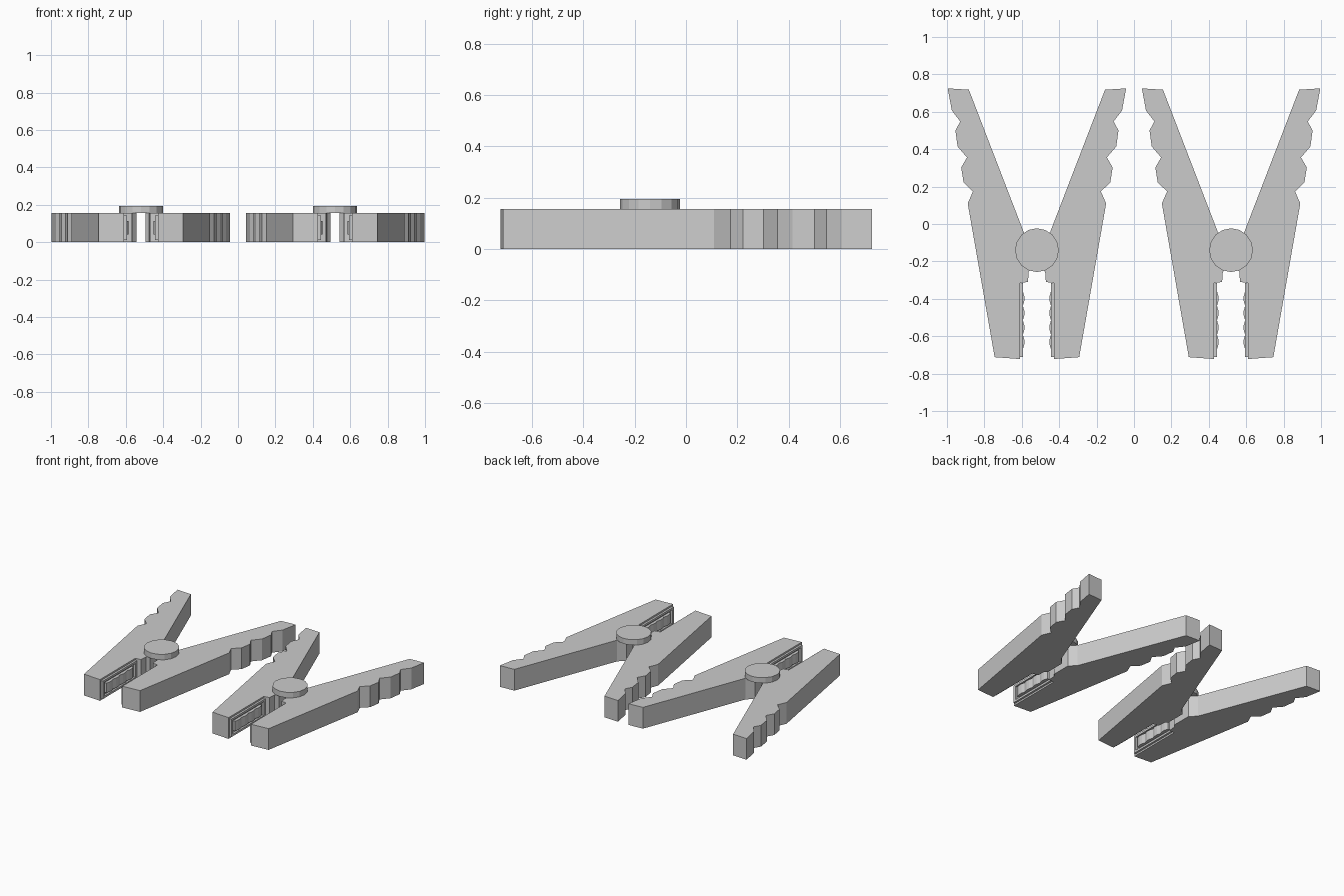
import bpy, bmesh, math

if "Cube" in bpy.data.objects:
    bpy.data.objects.remove(bpy.data.objects["Cube"])

H = 0.155          # arm thickness
PIVOT_Y = -0.14

def prism(name, pts, z0, z1, cx, side):
    """Extrude an x/y outline between z0 and z1; side=-1 mirrors it about the clamp axis."""
    bm = bmesh.new()
    bottom = bm.faces.new([bm.verts.new((cx + side * x, y, z0)) for x, y in pts])
    ext = bmesh.ops.extrude_face_region(bm, geom=[bottom])
    for g in ext["geom"]:
        if isinstance(g, bmesh.types.BMVert):
            g.co.z = z1
    bmesh.ops.recalc_face_normals(bm, faces=bm.faces[:])
    me = bpy.data.meshes.new(name)
    bm.to_mesh(me)
    bm.free()
    ob = bpy.data.objects.new(name, me)
    bpy.context.collection.objects.link(ob)
    return ob

def rect(x0, x1, y0, y1):
    return [(x0, y0), (x1, y0), (x1, y1), (x0, y1)]

# Arm outline: scalloped handle, taper to the jaw, inner pivot step
arm = [(0.477, 0.725), (0.455, 0.607), (0.41, 0.548), (0.436, 0.5), (0.424, 0.414),
       (0.374, 0.356), (0.405, 0.302), (0.392, 0.222), (0.342, 0.174), (0.37, 0.11),
       (0.226, -0.712), (0.09, -0.722), (0.09, -0.315), (0.048, -0.31), (0.044, -0.255),
       (0.025, -0.235), (0.025, -0.09), (0.07, -0.045), (0.364, 0.718)]

# Wavy gripping plate outline
teeth = [(0.092, -0.67), (0.092, -0.36)]
N = 12
for i in range(N + 1):
    t = i / N
    teeth.append((0.070 + 0.005 * math.cos(i * math.pi * 2 / 3), -0.36 - 0.31 * t))

for label, cx in (("left", -0.519), ("right", 0.519)):
    for hand, s in (("a", -1), ("b", 1)):
        tag = f"{label}_{hand}"
        prism("arm_" + tag, arm, 0, H, cx, s)
        # Raised frame around the gripping plate
        x0, x1, y0, y1 = 0.075, 0.092, -0.71, -0.315
        prism("frame_bottom_" + tag, rect(x0, x1, y0, y1), 0.012, 0.027, cx, s)
        prism("frame_top_" + tag, rect(x0, x1, y0, y1), 0.128, 0.143, cx, s)
        prism("frame_front_" + tag, rect(x0, x1, y0, y0 + 0.02), 0.027, 0.128, cx, s)
        prism("frame_back_" + tag, rect(x0, x1, y1 - 0.02, y1), 0.027, 0.128, cx, s)
        prism("grip_plate_" + tag, teeth, 0.042, 0.113, cx, s)
    # Pivot cap
    cap = [(0.117 * math.cos(k * math.tau / 16), PIVOT_Y + 0.117 * math.sin(k * math.tau / 16))
           for k in range(16)]
    prism("pivot_cap_" + label, cap, H, 0.195, cx, 1)
